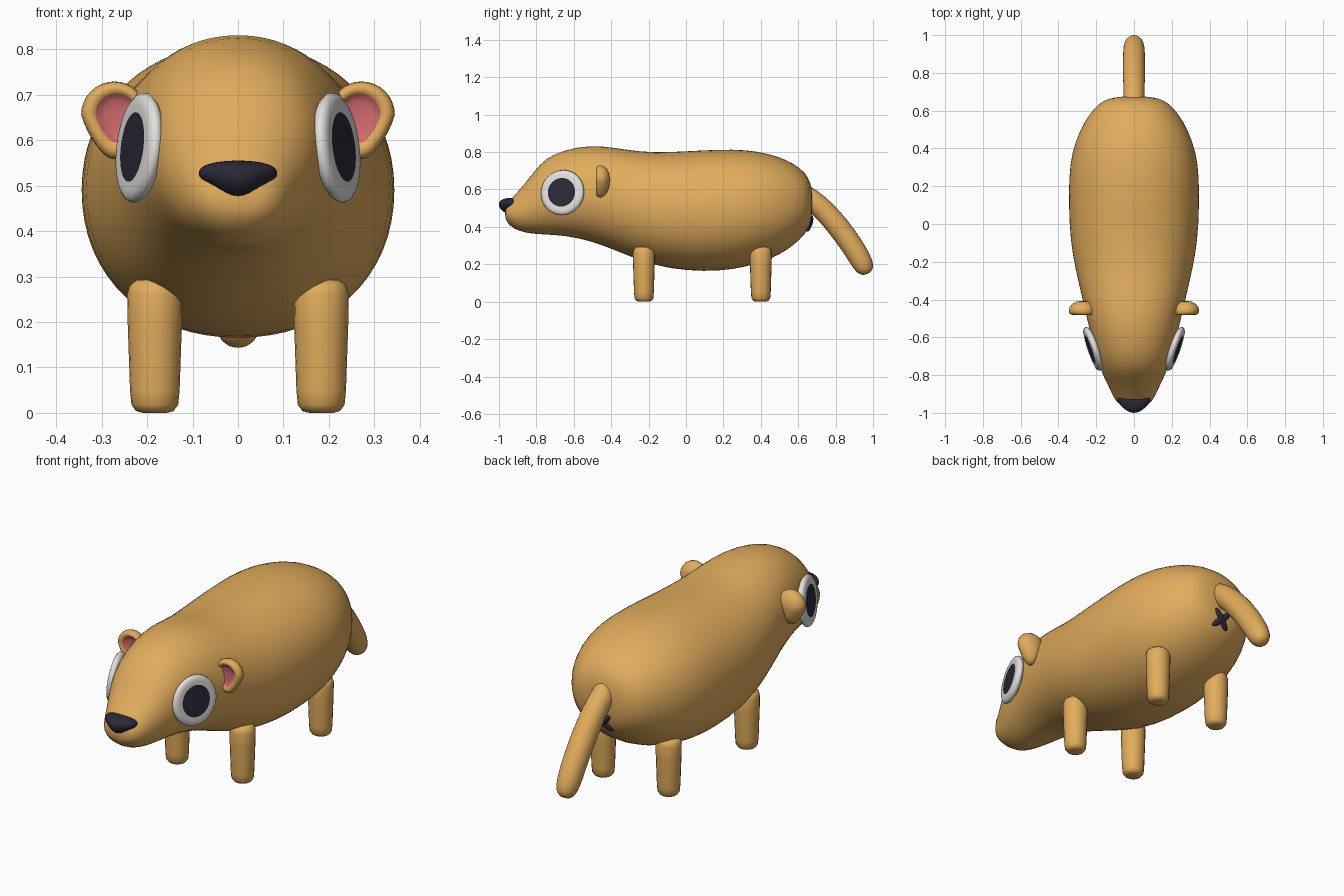
import bpy, bmesh, math
from mathutils import Vector, Matrix

if "Cube" in bpy.data.objects:
    bpy.data.objects.remove(bpy.data.objects["Cube"])


def material(name, rgb):
    m = bpy.data.materials.new(name)
    m.diffuse_color = (*rgb, 1)
    m.use_nodes = True
    m.node_tree.nodes["Principled BSDF"].inputs["Base Color"].default_value = m.diffuse_color
    return m


TAN = material("tan fur", (0.76, 0.415, 0.11))
WHITE = material("eye white", (0.76, 0.75, 0.72))
DARK = material("dark", (0.024, 0.022, 0.038))
PINK = material("ear pink", (0.62, 0.14, 0.15))


def finish(name, bm, mats, subsurf=0):
    bmesh.ops.recalc_face_normals(bm, faces=bm.faces[:])
    for f in bm.faces:
        f.smooth = True
    me = bpy.data.meshes.new(name)
    bm.to_mesh(me)
    bm.free()
    for m in mats:
        me.materials.append(m)
    ob = bpy.data.objects.new(name, me)
    bpy.context.collection.objects.link(ob)
    if subsurf:
        mod = ob.modifiers.new("smooth", 'SUBSURF')
        mod.levels = mod.render_levels = subsurf
    return ob


def loft(name, rings, mats, rule=None, subsurf=0):
    """Skin a list of equal-length rings and cap both ends.
    rule(i) gives the material slot of the band after ring i."""
    bm = bmesh.new()
    vs = [[bm.verts.new(p) for p in ring] for ring in rings]
    n = len(rings[0])
    for i in range(len(vs) - 1):
        for k in range(n):
            f = bm.faces.new((vs[i][k], vs[i][(k + 1) % n],
                              vs[i + 1][(k + 1) % n], vs[i + 1][k]))
            f.material_index = rule(i) if rule else 0
    bm.faces.new(vs[0])
    cap = bm.faces.new(vs[-1])
    cap.material_index = rule(len(vs) - 1) if rule else 0
    return finish(name, bm, mats, subsurf)


def circle(n):
    return [(math.cos(2 * math.pi * k / n), math.sin(2 * math.pi * k / n)) for k in range(n)]


def power(v, e):
    return math.copysign(abs(v) ** e, v)


# Body and head: rounded sections (y, bottom, top, half width)
sections = [
    (-0.968, 0.448, 0.498, 0.045), (-0.953, 0.418, 0.53, 0.082),
    (-0.92, 0.39, 0.566, 0.108), (-0.87, 0.370, 0.62, 0.130),
    (-0.81, 0.362, 0.70, 0.160), (-0.75, 0.358, 0.77, 0.185),
    (-0.64, 0.352, 0.816, 0.216), (-0.51, 0.324, 0.838, 0.248),
    (-0.38, 0.275, 0.825, 0.278), (-0.24, 0.216, 0.801, 0.311),
    (-0.09, 0.174, 0.800, 0.339), (0.10, 0.159, 0.812, 0.347),
    (0.25, 0.170, 0.817, 0.346), (0.38, 0.20, 0.807, 0.331),
    (0.50, 0.248, 0.776, 0.287), (0.58, 0.305, 0.737, 0.238),
    (0.638, 0.36, 0.692, 0.188), (0.667, 0.418, 0.637, 0.132),
    (0.676, 0.485, 0.57, 0.055)]
body = []
for y, lo, hi, w in sections:
    e = 2 / 2.12
    body.append([(w * power(c, e), y, (lo + hi) / 2 + (hi - lo) / 2 * power(s, e))
                 for c, s in circle(32)])
loft("body", body, [TAN], subsurf=1)

# Legs: stubby pegs with rounded feet and tops
leg_profile = [(0.0, 0.025), (0.004, 0.040), (0.018, 0.050), (0.05, 0.053),
               (0.20, 0.058), (0.262, 0.059), (0.28, 0.054), (0.292, 0.040), (0.297, 0.018)]
for sx, side in ((-1, "left"), (1, "right")):
    for y, end in ((-0.225, "front"), (0.40, "back")):
        loft(f"{end}_leg_{side}",
             [[(sx * 0.183 + 1.03 * r * c, y + r * s, z) for c, s in circle(20)]
              for z, r in leg_profile], [TAN])

# Tail: bent tube with rounded tip
path = [(0.58, 0.605, 0.052), (0.66, 0.557, 0.058), (0.74, 0.489, 0.060), (0.82, 0.395, 0.062),
        (0.88, 0.312, 0.061), (0.93, 0.232, 0.060), (0.953, 0.187, 0.054),
        (0.966, 0.162, 0.040), (0.972, 0.149, 0.018)]
tail = []
for i, (y, z, r) in enumerate(path):
    a, b = path[max(i - 1, 0)], path[min(i + 1, len(path) - 1)]
    t = Vector((0, b[0] - a[0], b[1] - a[1])).normalized()
    nrm = Vector((0, -t.z, t.y))
    tail.append([Vector((0.97 * r * c, y, z)) + nrm * (r * s) for c, s in circle(16)])
loft("tail", tail, [TAN], subsurf=1)

# Eyes: thin discs with a raised rounded rim around a dark pupil
eye_profile = [(0.09, -0.022), (0.113, -0.012), (0.122, 0.0), (0.119, 0.010),
               (0.109, 0.017), (0.095, 0.019), (0.077, 0.018), (0.04, 0.020), (0.012, 0.021)]
for sx, side in ((-1, "left"), (1, "right")):
    normal = Vector((sx * 0.93, -0.32, 0.11)).normalized()
    u = Vector((0, 0, 1)).cross(normal).normalized()
    v = normal.cross(u)
    centre = Vector((sx * 0.216, -0.66, 0.583))
    loft(f"eye_{side}",
         [[centre + u * (r * c) + v * (r * s) + normal * h for c, s in circle(40)]
          for r, h in eye_profile], [WHITE, DARK], rule=lambda i: int(i >= 6))

# Ears: teardrops with a shallow pink front
ear_profile = [(0.1, 0.040), (0.45, 0.036), (0.75, 0.024), (0.93, 0.008), (1.0, -0.010),
               (0.97, -0.024), (0.87, -0.033), (0.75, -0.034), (0.64, -0.029),
               (0.56, -0.022), (0.4, -0.018), (0.1, -0.016)]
for sx, side in ((-1, "left"), (1, "right")):
    rings = []
    for k, d in ear_profile:
        ring = []
        for c, s in circle(32):
            # lower half narrows into a point
            x, z = (0.073 * c, 0.073 * s)
            if s < 0:
                x, z = x * (1 + 0.35 * s), 0.098 * s
            # the pink hollow sits nearer the head
            shift = 0.014 * (1 - k) if d < 0 else 0
            ring.append((sx * (0.272 + k * x - shift), -0.447 + d, 0.656 + k * z))
        rings.append(ring)
    loft(f"ear_{side}", rings, [TAN, PINK], rule=lambda i: int(i >= 8))


def ball(name, mat, place):
    bm = bmesh.new()
    bmesh.ops.create_uvsphere(bm, u_segments=24, v_segments=16, radius=1)
    for vert in bm.verts:
        vert.co = place(vert.co.copy())
    return finish(name, bm, [mat])


# Nose: broad and flat on top, narrowing to a rounded tip below
def nose_shape(p):
    if p.z > 0:
        wide, z = 1 + 0.15 * p.z, 0.034 * power(p.z, 0.8)
    else:
        wide, z = 1 + 0.42 * p.z, 0.050 * p.z
    taper = 1 + 0.3 * min(p.y, 0)
    return Vector((0.085 * p.x * wide * taper, -0.937 + 0.063 * p.y, 0.521 + z))


ball("nose", DARK, nose_shape)

# Crossed mark below the tail
for angle, name in ((45, "rear_cross_a"), (-45, "rear_cross_b")):
    turn = (Matrix.Translation((0, 0.659, 0.418)) @ Matrix.Rotation(math.radians(-18), 4, 'X')
            @ Matrix.Rotation(math.radians(angle), 4, 'Y'))
    ball(name, DARK, lambda p: turn @ Vector((0.017 * p.x, 0.017 * p.y, 0.062 * power(p.z, 0.9))))
